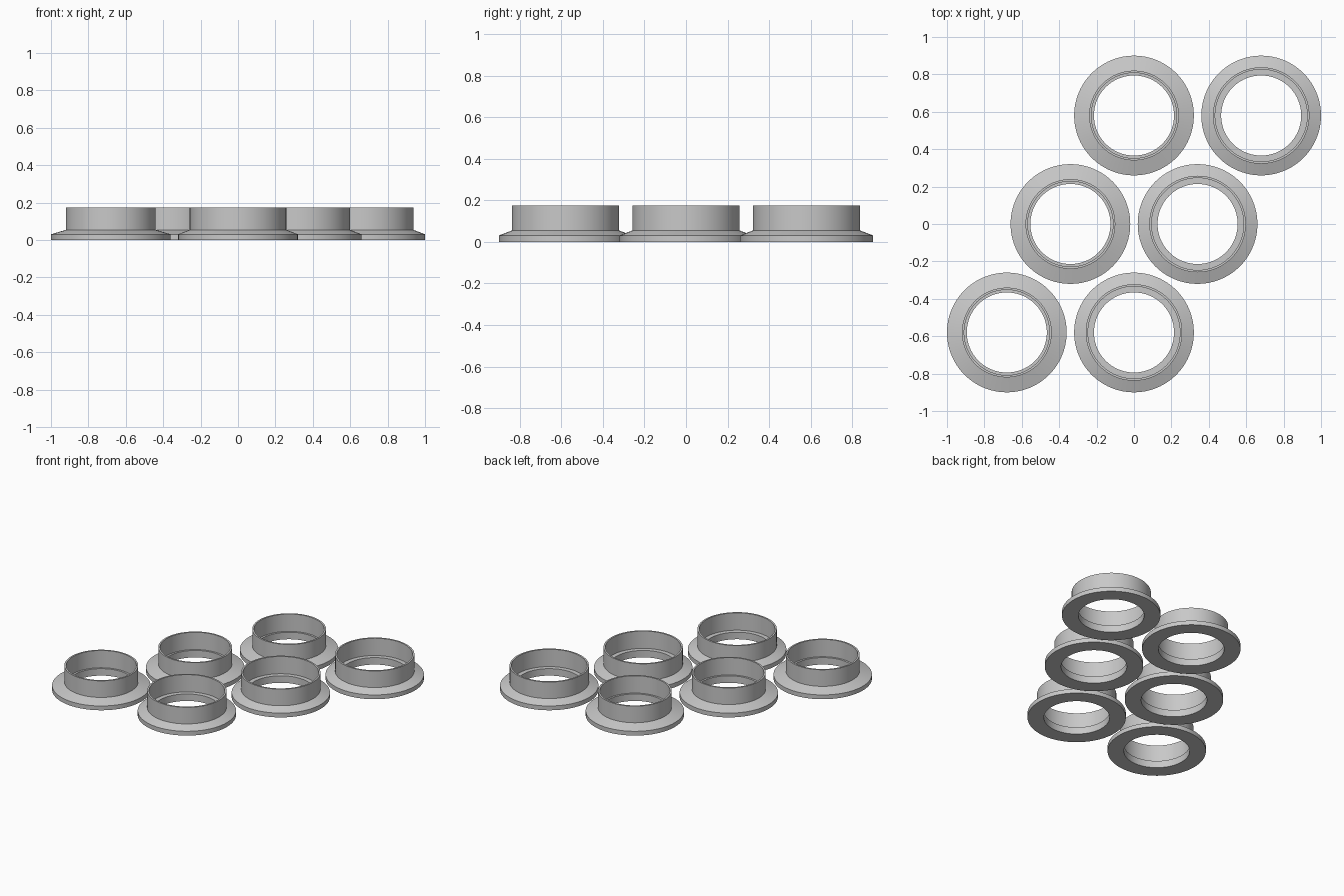
import bpy
import bmesh
from math import cos, sin, radians, tau

SEGMENTS = 96
FLANGE_R = 0.32
BORE_R = 0.214
RIM_Z, NECK_Z, LEDGE_Z, TOP_Z = 0.031, 0.055, 0.05, 0.174
WALL = 0.012

cube = bpy.data.objects.get("Cube")
if cube:
    bpy.data.objects.remove(cube, do_unlink=True)

grey = bpy.data.materials.new("plain_grey")
grey.use_nodes = True
colour = (0.58, 0.58, 0.58, 1)
grey.diffuse_color = colour
grey.node_tree.nodes["Principled BSDF"].inputs["Base Color"].default_value = colour


def flanged_ring(name, tube_r, location):
    """Closed cross-section turned around the vertical axis."""
    profile = [
        (BORE_R, 0), (FLANGE_R, 0), (FLANGE_R, RIM_Z),   # flange
        (tube_r, NECK_Z), (tube_r, TOP_Z),               # outer tube wall
        (tube_r - WALL, TOP_Z), (tube_r - WALL, LEDGE_Z),  # inner tube wall
        (BORE_R, LEDGE_Z),                               # ledge above the bore
    ]
    bm = bmesh.new()
    loops = []
    for i in range(SEGMENTS):
        a = tau * i / SEGMENTS
        loops.append([bm.verts.new((r * cos(a), r * sin(a), z)) for r, z in profile])
    for i, loop in enumerate(loops):
        following = loops[(i + 1) % SEGMENTS]
        for j in range(len(profile)):
            k = (j + 1) % len(profile)
            bm.faces.new((loop[j], following[j], following[k], loop[k]))
    bmesh.ops.recalc_face_normals(bm, faces=bm.faces)
    mesh = bpy.data.meshes.new(name)
    bm.to_mesh(mesh)
    bm.free()
    mesh.materials.append(grey)
    ring = bpy.data.objects.new(name, mesh)
    ring.location = location
    bpy.context.collection.objects.link(ring)
    return ring


# Three staggered rows, each with a narrow and a wide ring
rings = []
for row, label in zip((-1, 0, 1), ("front", "middle", "back")):
    for side, size, tube_r in ((-1, "narrow", 0.24), (1, "wide", 0.258)):
        place = (0.34 * (row + side), 0.58 * row, 0)
        rings.append(flanged_ring(f"{label}_{size}_ring", tube_r, place))

# Smooth walls with crisp edges
bpy.ops.object.select_all(action="DESELECT")
for ring in rings:
    ring.select_set(True)
bpy.context.view_layer.objects.active = rings[0]
bpy.ops.object.shade_smooth_by_angle(angle=radians(12))
